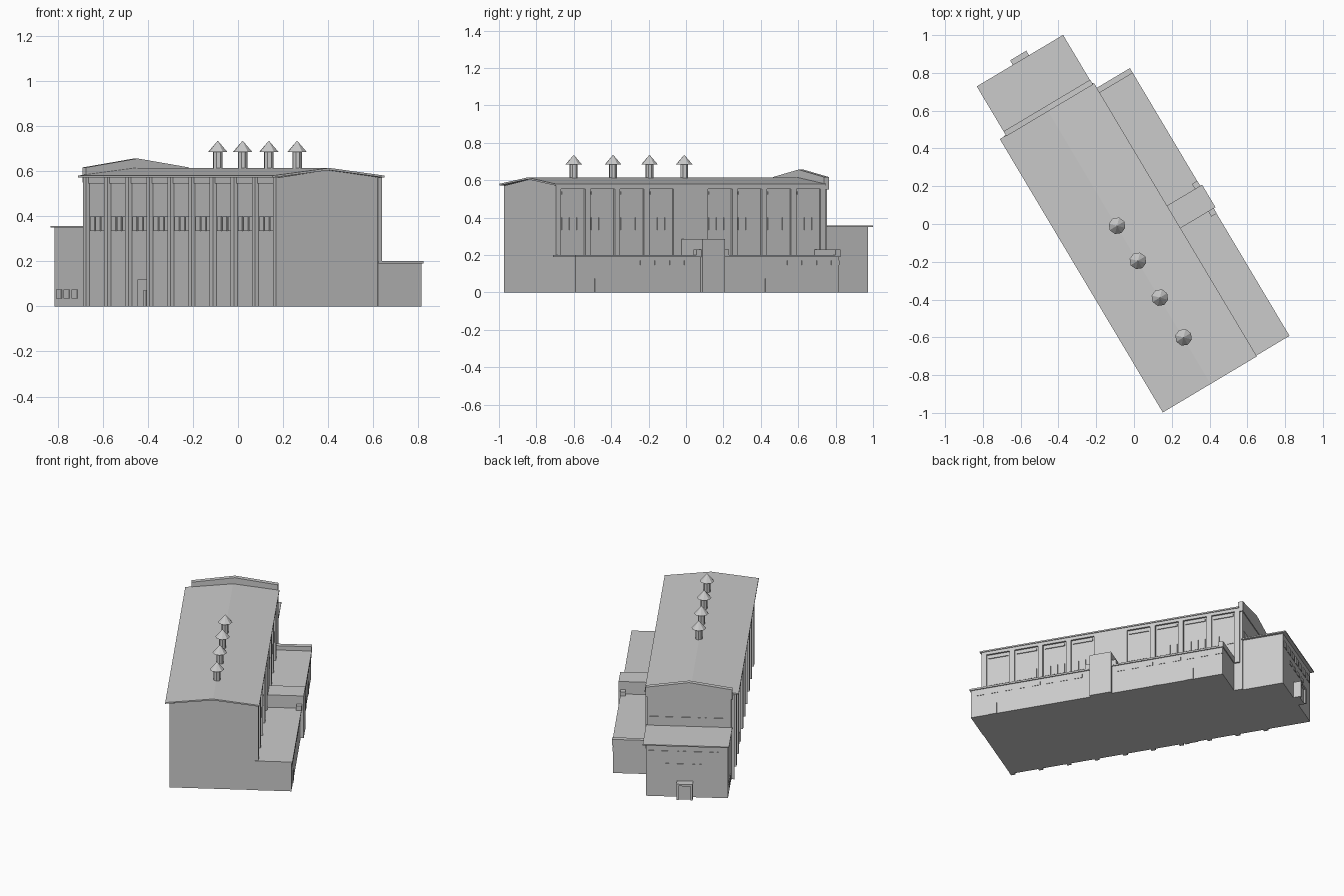
import bpy, bmesh, math
from mathutils import Matrix

if "Cube" in bpy.data.objects:
    bpy.data.objects.remove(bpy.data.objects["Cube"])

TURN = math.radians(30.8)   # whole building is turned about z


def finish(name, bm):
    bmesh.ops.recalc_face_normals(bm, faces=bm.faces)
    me = bpy.data.meshes.new(name)
    bm.to_mesh(me)
    bm.free()
    ob = bpy.data.objects.new(name, me)
    ob.rotation_euler.z = TURN
    bpy.context.collection.objects.link(ob)
    return ob


def boxes(name, items):
    """One object from boxes (u0, u1, v0, v1, z0, z1); u = across, v = along."""
    bm = bmesh.new()
    for u0, u1, v0, v1, z0, z1 in items:
        m = (Matrix.Translation(((u0 + u1) / 2, (v0 + v1) / 2, (z0 + z1) / 2))
             @ Matrix.Diagonal((u1 - u0, v1 - v0, z1 - z0, 1)))
        bmesh.ops.create_cube(bm, size=1, matrix=m)
    return finish(name, bm)


def prism(name, profile, v0, v1):
    """Extrude a (u, z) profile along the building."""
    bm = bmesh.new()
    face = bm.faces.new([bm.verts.new((u, v0, z)) for u, z in profile])
    ext = bmesh.ops.extrude_face_region(bm, geom=[face])
    moved = [g for g in ext["geom"] if isinstance(g, bmesh.types.BMVert)]
    bmesh.ops.translate(bm, verts=moved, vec=(0, v1 - v0, 0))
    return finish(name, bm)


WL, WR, MID = -0.335, 0.182, -0.085      # main hall walls and ridge line
FRONT, BACK = -0.922, 0.77
STEP = 0.183
posts = [0.738 - STEP * i for i in range(10)]
bays = [(p - STEP / 2) for p in posts[:-1]]

# Main hall, pitched roof, raised gable at the back end
prism("hall_walls", [(WL, 0), (WR, 0), (WR, 0.573), (MID, 0.605), (WL, 0.573)], FRONT, BACK)
prism("hall_roof", [(-0.38, 0.572), (MID, 0.605), (0.2, 0.572),
                    (0.2, 0.581), (MID, 0.615), (-0.38, 0.581)], -0.935, 0.75)
prism("back_parapet", [(-0.342, 0.55), (0.192, 0.55), (0.192, 0.617),
                       (-0.075, 0.657), (-0.342, 0.617)], 0.745, 0.775)

# Left facade: tall piers, lintel, triple windows, door
boxes("left_piers", [(WL - 0.018, WL + 0.01, p - 0.014, p + 0.014, 0, 0.572) for p in posts])
boxes("left_lintel", [(WL - 0.006, WL + 0.01, b - 0.077, b + 0.077, 0.545, 0.573) for b in bays])
boxes("left_windows", [(WL - 0.004, WL + 0.01, b + o - 0.019, b + o + 0.019, 0.335, 0.4)
                       for b in bays for o in (-0.048, 0, 0.048)])
boxes("left_door", [(WL - 0.006, WL + 0.01, 0.22, 0.30, 0, 0.12),
                    (WL - 0.012, WL + 0.01, 0.215, 0.24, 0, 0.07)])

# Right facade above the annex: piers, top beam, solid middle bay, windows
boxes("right_piers", [(WR - 0.01, WR + 0.012, p - 0.016, p + 0.016, 0.19, 0.572) for p in posts])
boxes("right_beam", [(WR - 0.01, WR + 0.012, posts[-1], posts[0], 0.552, 0.573),
                     (WR - 0.01, WR + 0.012, posts[5], posts[4], 0.19, 0.572)])
boxes("right_windows", [(WR - 0.01, WR + 0.004, b + o - 0.019, b + o + 0.019, 0.335, 0.4)
                        for i, b in enumerate(bays) if i != 4 for o in (-0.046, 0, 0.046)])
boxes("right_vents", [(WR - 0.01, WR + 0.006, b - 0.065, b + 0.065, 0.525, 0.54)
                      for i, b in enumerate(bays) if i != 4])

# Low side annex with flat roof and raised back edge
boxes("annex_walls", [(WR - 0.01, 0.397, -0.924, 0.715, 0, 0.193)])
boxes("annex_roof", [(WR - 0.01, 0.404, -0.93, 0.718, 0.19, 0.201)])
boxes("annex_back_edge", [(WR, 0.404, 0.69, 0.72, 0.19, 0.23)])
boxes("annex_windows", [(0.39, 0.4, v - 0.025, v + 0.025, 0.147, 0.172)
                        for v in [b + o for i, b in enumerate(bays) if i != 4
                                  for o in (-0.045, 0.045)]])
boxes("annex_doors", [(0.39, 0.4, v - 0.025, v + 0.025, 0, 0.075) for v in (0.28, 0.5, -0.78)])

# Stair tower through the annex and its two small side blocks
boxes("stair_tower", [(WR, 0.416, -0.145, -0.006, 0, 0.285)])
boxes("tower_side_blocks", [(0.372, 0.405, -0.008, 0.025, 0.195, 0.23),
                            (0.372, 0.405, -0.176, -0.143, 0.195, 0.23)])

# Back block with flat overhanging roof and porch
boxes("back_block_walls", [(-0.334, 0.172, BACK - 0.01, 1.03, 0, 0.352)])
boxes("back_block_roof", [(-0.342, 0.19, BACK - 0.005, 1.052, 0.35, 0.358)])
boxes("porch", [(-0.12, -0.108, 1.02, 1.08, 0, 0.105), (-0.032, -0.02, 1.02, 1.08, 0, 0.105),
                (-0.12, -0.02, 1.02, 1.08, 0.095, 0.108), (-0.11, -0.03, 1.02, 1.068, 0, 0.1)])
boxes("back_block_windows",
      [(u - 0.024, u + 0.024, 1.02, 1.034, 0.265, 0.31)
       for u in [-0.29 + 0.07 * i for i in range(7)]]
      + [(u - 0.02, u + 0.02, 1.02, 1.034, 0.2, 0.225) for u in (-0.18, -0.11, -0.04, 0.03)])
boxes("back_block_left_windows", [(-0.338, -0.32, v - 0.023, v + 0.023, 0.035, 0.075)
                                  for v in (0.854, 0.922, 0.99)])
boxes("upper_back_windows", [(u - 0.072, u + 0.072, 0.76, 0.774, 0.37, 0.42)
                             for u in (-0.245, -0.075, 0.095)])

# Four roof ventilators: octagonal pipe and conical cap
for i, v in enumerate((0.038, -0.178, -0.405, -0.65)):
    bm = bmesh.new()
    for r1, r2, z0, z1 in ((0.022, 0.022, 0.59, 0.69), (0.045, 0.001, 0.685, 0.735)):
        bmesh.ops.create_cone(bm, cap_ends=True, segments=8, radius1=r1, radius2=r2,
                              depth=z1 - z0,
                              matrix=Matrix.Translation((-0.082, v, (z0 + z1) / 2)))
    finish(f"roof_ventilator_{i + 1}", bm)
